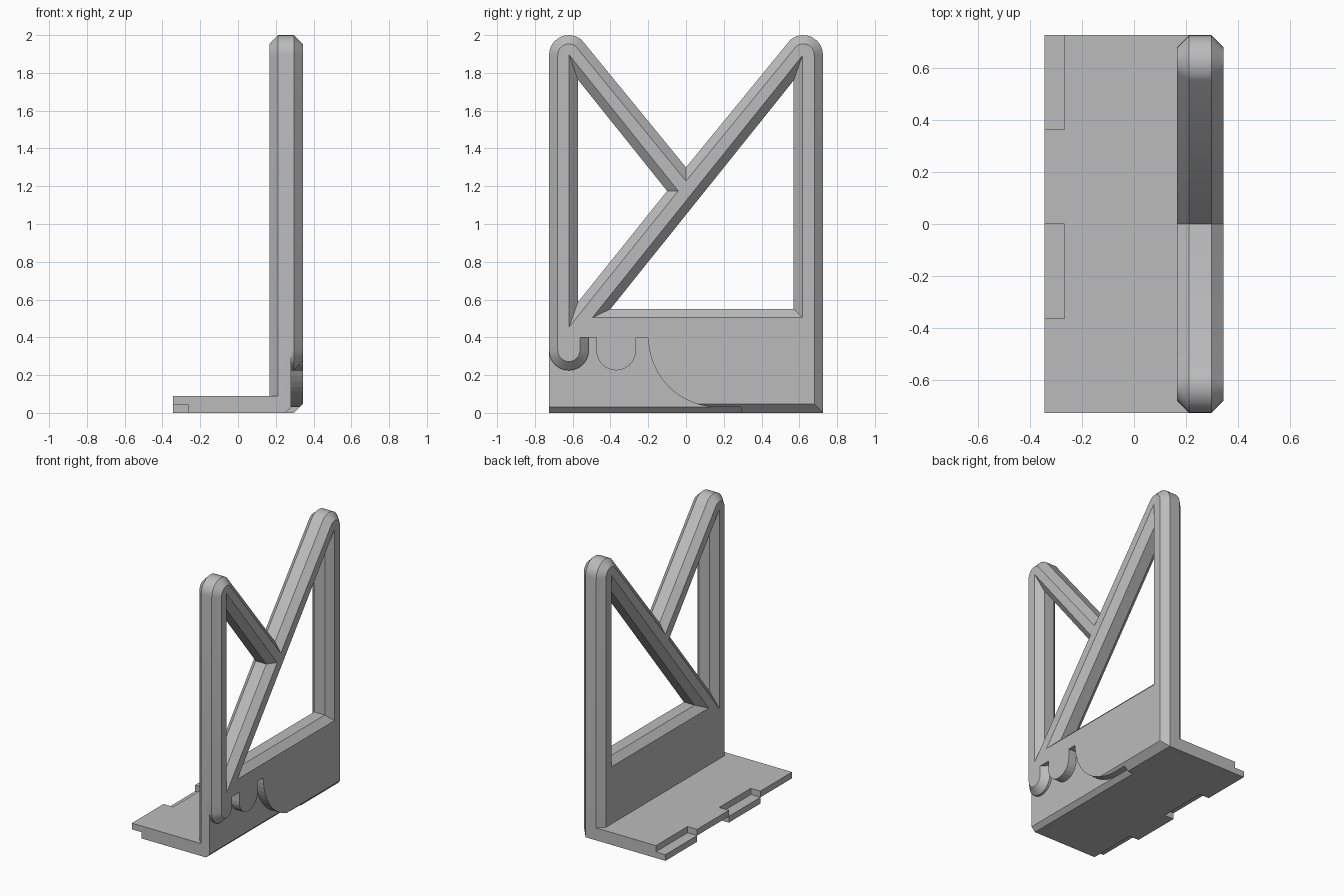
import bpy, bmesh, math
from mathutils import Vector

cube = bpy.data.objects.get("Cube")
if cube:
    bpy.data.objects.remove(cube, do_unlink=True)

grey = bpy.data.materials.new("plain grey")
grey.use_nodes = True
grey.diffuse_color = (0.5, 0.5, 0.5, 1)
grey.node_tree.nodes["Principled BSDF"].inputs["Base Color"].default_value = (0.5, 0.5, 0.5, 1)

C = 0.046                                   # chamfer size
X0, X1 = 0.166, 0.343                       # wall thickness range
W, H, R, BASE = 0.725, 2.0, 0.105, 0.09     # half depth, height, post radius, base thickness
REC = 0.28                                  # recess floor
POST = W - R                                # post axis


def arc(cy, cz, r, a0, a1, n=12):
    angles = [math.radians(a0 + (a1 - a0) * i / n) for i in range(n + 1)]
    return [(cy + r * math.cos(a), cz + r * math.sin(a)) for a in angles]


def inset(pts, d):
    """Mitred offset to the left of the path direction."""
    out = []
    for i, p in enumerate(pts):
        p = Vector(p)
        e0 = (p - Vector(pts[i - 1])).normalized()
        e1 = (Vector(pts[(i + 1) % len(pts)]) - p).normalized()
        n0, n1 = Vector((-e0.y, e0.x)), Vector((-e1.y, e1.x))
        out.append(p + (n0 + n1) * d / (1 + n0.dot(n1)))
    return out


def finish(name, bm):
    bmesh.ops.recalc_face_normals(bm, faces=bm.faces[:])
    mesh = bpy.data.meshes.new(name)
    bm.to_mesh(mesh)
    bm.free()
    mesh.materials.append(grey)
    ob = bpy.data.objects.new(name, mesh)
    bpy.context.collection.objects.link(ob)
    return ob


def layered(name, loops, layers):
    """Solid in x from (y, z) loops; layers are (x, inset) pairs."""
    bm = bmesh.new()
    caps = ([], [])
    for pts in loops:
        rings = [[bm.verts.new((x, q[0], q[1])) for q in inset(pts, d)] for x, d in layers]
        n = len(pts)
        for a, b in zip(rings, rings[1:]):
            for i in range(n):
                j = (i + 1) % n
                bm.faces.new((a[i], a[j], b[j], b[i]))
        for cap, ring in zip(caps, (rings[0], rings[-1])):
            cap.extend(bm.edges.get((ring[i], ring[(i + 1) % n])) for i in range(n))
    for cap in caps:
        bmesh.ops.triangle_fill(bm, edges=cap, use_beauty=True)
    bmesh.ops.dissolve_limit(bm, angle_limit=0.01, verts=bm.verts[:], edges=bm.edges[:])
    return finish(name, bm)


def box(name, lo, hi):
    bm = bmesh.new()
    bmesh.ops.create_cube(bm, size=1)
    for v in bm.verts:
        v.co = [l + (h - l) * (c + 0.5) for l, h, c in zip(lo, hi, v.co)]
    return finish(name, bm)


def cut(ob, cutter):
    mod = ob.modifiers.new("cut", "BOOLEAN")
    mod.operation, mod.solver, mod.object = "DIFFERENCE", "EXACT", cutter
    cutter.hide_render = True
    cutter.hide_set(True)


def smooth(ob):
    bpy.ops.object.select_all(action="DESELECT")
    ob.select_set(True)
    bpy.context.view_layer.objects.active = ob
    bpy.ops.object.shade_smooth_by_angle(angle=math.radians(25))


# Frame: two posts, a valley between them and two triangular windows
tilt = 129.4
outline = [(-W, 0), (W, 0)]
outline += arc(POST, H - R, R, 0, tilt)
outline += [(0, 1.30)]
outline += arc(-POST, H - R, R, 180 - tilt, 180)
big_window = [(-0.40, 0.55), (0.57, 1.76), (0.57, 0.55)]
small_window = [(-0.573, 0.585), (-0.573, 1.765), (-0.10, 1.175)]
frame = layered("side_frame", [outline, big_window, small_window],
                [(X0, C), (X0 + C, 0), (X1 - C, 0), (X1, C)])

# Recess under the post, around the middle tongue and along the big arc
recess = [(-0.8, -0.1), (0.17, -0.1)]
recess += arc(0.17, 0.4, 0.37, 270, 180, 16)
recess += [(-0.265, 0.4)]
recess += arc(-0.37, 0.33, R, 0, -180)
recess += [(-0.475, 0.4), (-0.8, 0.4)]
cut(frame, layered("recess_cutter", [recess], [(REC, 0), (0.5, 0)]))

# Sloped lower edge of the recess
bm = bmesh.new()
profile = [(0.22, -0.03), (REC, 0.03), (0.5, 0.03), (0.5, -0.03)]
face = bm.faces.new([bm.verts.new((x, -0.8, z)) for x, z in profile])
ext = bmesh.ops.extrude_face_region(bm, geom=[face])["geom"]
bmesh.ops.translate(bm, vec=(0, 1.09, 0), verts=[v for v in ext if isinstance(v, bmesh.types.BMVert)])
cut(frame, finish("lower_edge_cutter", bm))
smooth(frame)

# Rounded, chamfered foot of the post
foot = arc(-POST, 0.33, R, 180, 360) + [(-POST + R, 0.45), (-POST - R, 0.45)]
smooth(layered("post_foot", [foot], [(0.25, 0), (X1 - C, 0), (X1, C)]))

# Base plate with alternating half-lap fingers on the free edge
EDGE, STEP = -X1, -0.266
box("base_plate", (STEP, -W, 0), (X0 + C, W, BASE))
for i in range(4):
    y = -W + i * W / 2
    low, high = (0, BASE / 2) if i % 2 else (BASE / 2, BASE)
    box("base_finger_%d" % (i + 1), (EDGE, y, low), (STEP, y + W / 2, high))
